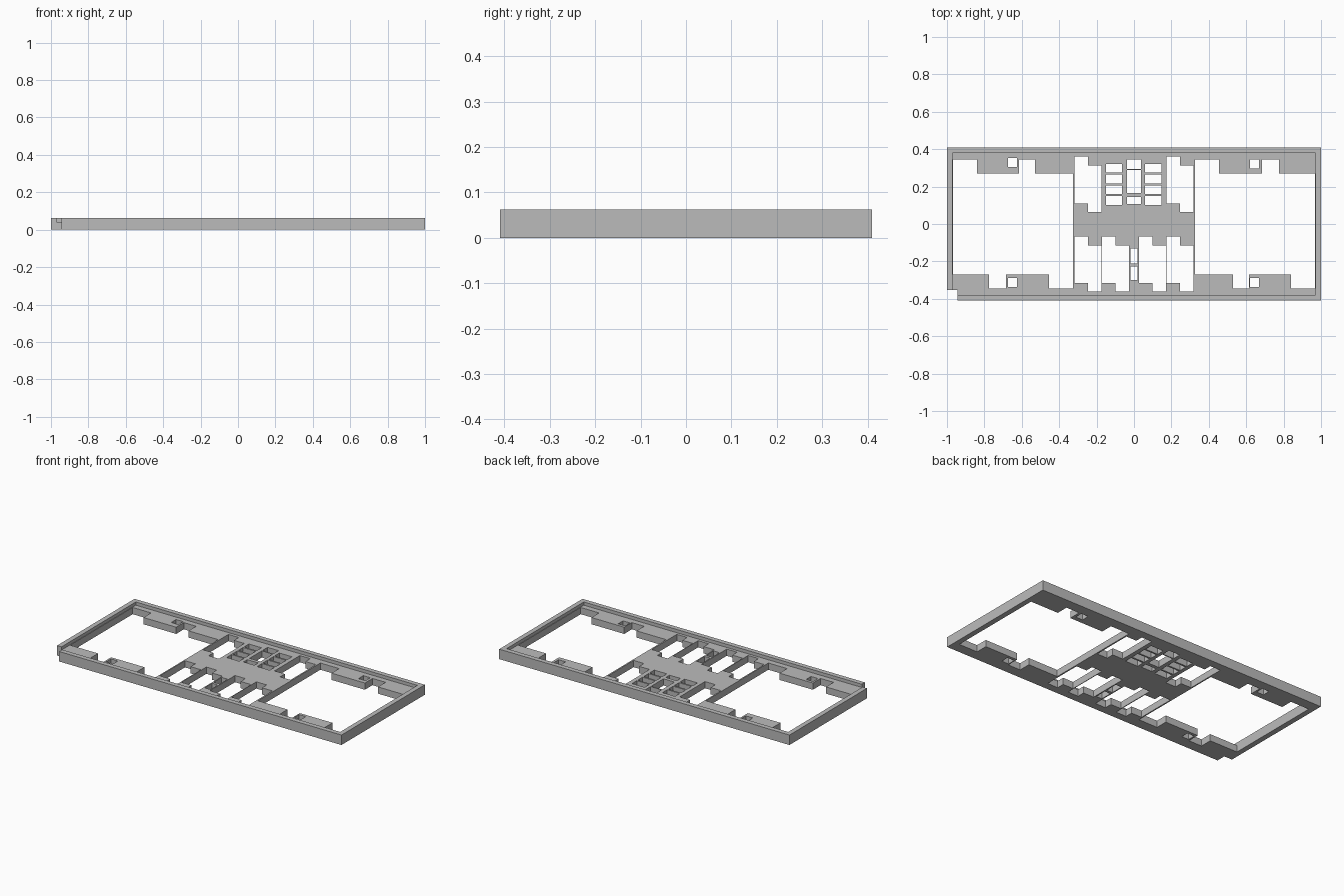
import bpy
import bmesh
from mathutils import Matrix, Vector

cube = bpy.data.objects.get("Cube")
if cube:
    bpy.data.objects.remove(cube, do_unlink=True)

LENGTH, WIDTH, HEIGHT = 2.0, 0.82, 0.062
RIM, FLOOR = 0.03, 0.042
HALF_L, HALF_W = LENGTH / 2, WIDTH / 2

grey = bpy.data.materials.new("plain_grey")
grey.use_nodes = True
colour = (0.5, 0.5, 0.5, 1)
grey.diffuse_color = colour
grey.node_tree.nodes["Principled BSDF"].inputs["Base Color"].default_value = colour


def add_box(bm, x0, x1, y0, y1, z0=-HEIGHT, z1=HEIGHT * 2):
    """Add a box between two corners; by default it passes right through the tray."""
    low = Vector((min(x0, x1), min(y0, y1), z0))
    high = Vector((max(x0, x1), max(y0, y1), z1))
    size = high - low
    place = Matrix.Translation((low + high) / 2) @ Matrix.Diagonal((*size, 1))
    bmesh.ops.create_cube(bm, size=1, matrix=place)


def make_object(name, bm):
    mesh = bpy.data.meshes.new(name)
    bm.to_mesh(mesh)
    bm.free()
    mesh.materials.append(grey)
    obj = bpy.data.objects.new(name, mesh)
    bpy.context.collection.objects.link(obj)
    return obj


def stepped_slot(bm, x, low, high):
    """Slot whose right half is shifted toward the front."""
    half, shift = 0.0715, 0.047
    add_box(bm, x, x + half, low, high)
    add_box(bm, x + half, x + 2 * half, low - shift, high - shift)


# Solid outer block
block = bmesh.new()
add_box(block, -HALF_L, HALF_L, -HALF_W, HALF_W, 0, HEIGHT)
tray = make_object("tray_frame", block)

# Shallow recess that leaves the raised rim
recess = bmesh.new()
add_box(recess, RIM - HALF_L, HALF_L - RIM, RIM - HALF_W, HALF_W - RIM, FLOOR)

holes = bmesh.new()
# Large end openings with shelf notches, repeated by a half turn
INNER, OUTER, SHELF, DEEP = 0.326, 0.967, 0.27, 0.345
for s in (1, -1):
    add_box(holes, -s * OUTER, -s * INNER, -SHELF, SHELF)
    for a, b in ((-OUTER, -0.84), (-0.615, -0.53), (INNER, 0.455), (0.685, 0.775)):
        add_box(holes, s * a, s * b, 0, s * DEEP)

# Square peg holes in the four shelves
PEG = 0.024
for x, y in ((-0.65, 0.33), (0.645, 0.322), (-0.65, -0.312), (0.645, -0.312)):
    add_box(holes, x - PEG, x + PEG, y - PEG, y + PEG)

# Stepped slots behind and in front of the central panel
for x in (-0.318, 0.174):
    stepped_slot(holes, x, 0.11, 0.36)
for x in (-0.318, -0.17, 0.027, 0.174):
    stepped_slot(holes, x, -0.315, -0.068)

# Two columns of small rectangular windows
for x in (-0.15, 0.06):
    for row in range(4):
        y = 0.102 + row * 0.0575
        add_box(holes, x, x + 0.087, y, y + 0.047)

# Middle column of windows and the two narrow front ones
for low, high in ((0.108, 0.145), (0.167, 0.288), (0.294, 0.345)):
    add_box(holes, -0.038, 0.038, low, high)
for low, high in ((-0.21, -0.132), (-0.3, -0.227)):
    add_box(holes, -0.02, 0.02, low, high)

# Corner notch
add_box(holes, -HALF_L - RIM, -0.945, -HALF_W - RIM, -0.352)

# Cut everything out, then remove the cutters
cutters = [make_object("recess_cutter", recess), make_object("hole_cutter", holes)]
for cutter in cutters:
    cutter.hide_render = True
    cut = tray.modifiers.new(cutter.name, 'BOOLEAN')
    cut.operation = 'DIFFERENCE'
    cut.solver = 'EXACT'
    cut.use_self = True
    cut.object = cutter
bpy.context.view_layer.update()
graph = bpy.context.evaluated_depsgraph_get()
finished = bpy.data.meshes.new_from_object(tray.evaluated_get(graph))
tray.modifiers.clear()
tray.data = finished
for cutter in cutters:
    bpy.data.objects.remove(cutter, do_unlink=True)
